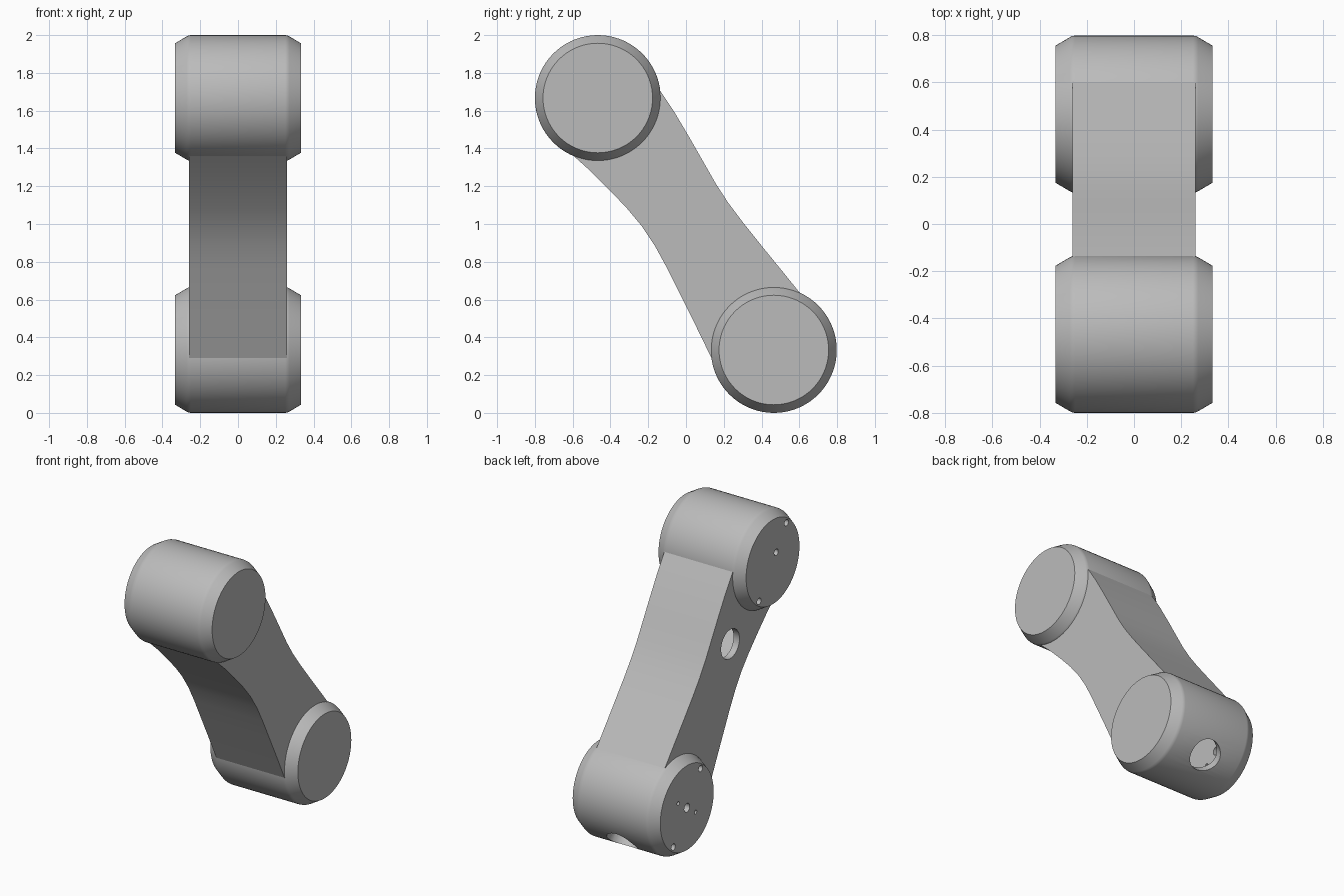
import bpy, bmesh, math
from mathutils import Vector, Matrix

cube = bpy.data.objects.get("Cube")
if cube:
    bpy.data.objects.remove(cube, do_unlink=True)

grey = bpy.data.materials.new("light_grey")
grey.use_nodes = True
grey.diffuse_color = (0.5, 0.5, 0.5, 1)
grey.node_tree.nodes["Principled BSDF"].inputs["Base Color"].default_value = grey.diffuse_color

UPPER = Vector((0, -0.467, 1.667))
LOWER = Vector((0, 0.465, 0.333))
AXIS = (LOWER - UPPER).normalized()
SIDE = Vector((0, -AXIS.z, AXIS.y))
R = 0.333


def finish(name, bm):
    bmesh.ops.recalc_face_normals(bm, faces=bm.faces)
    mesh = bpy.data.meshes.new(name)
    bm.to_mesh(mesh)
    bm.free()
    mesh.materials.append(grey)
    obj = bpy.data.objects.new(name, mesh)
    bpy.context.collection.objects.link(obj)
    return obj


def lathe(name, half_profile, centre, steps=72):
    """Spin an (x, radius) profile, mirrored in x, about the x axis."""
    pts = [(-x, r) for x, r in half_profile] + [(x, r) for x, r in reversed(half_profile)]
    bm = bmesh.new()
    vs = [bm.verts.new((x, 0, r)) for x, r in pts]
    edges = [bm.edges.new(p) for p in zip(vs, vs[1:])]
    bmesh.ops.spin(bm, geom=vs + edges, cent=(0, 0, 0), axis=(1, 0, 0),
                   angle=math.tau, steps=steps)
    bmesh.ops.remove_doubles(bm, verts=bm.verts, dist=0.0005)
    bmesh.ops.holes_fill(bm, edges=[e for e in bm.edges if e.is_boundary], sides=0)
    bmesh.ops.translate(bm, verts=bm.verts, vec=centre)
    return finish(name, bm)


def slab(name, outline, half_width):
    """Extrude a side outline of (y, z) points across x."""
    bm = bmesh.new()
    face = bm.faces.new([bm.verts.new((-half_width, y, z)) for y, z in outline])
    ext = bmesh.ops.extrude_face_region(bm, geom=[face])
    moved = [v for v in ext["geom"] if isinstance(v, bmesh.types.BMVert)]
    bmesh.ops.translate(bm, verts=moved, vec=(2 * half_width, 0, 0))
    return finish(name, bm)


def drill(centre, direction, radius, depth):
    """Round cutter centred on a surface point."""
    bm = bmesh.new()
    bmesh.ops.create_cone(bm, cap_ends=True, segments=32, radius1=radius,
                          radius2=radius, depth=depth)
    turn = Vector(direction).to_track_quat("Z", "Y").to_matrix().to_4x4()
    bmesh.ops.transform(bm, matrix=Matrix.Translation(centre) @ turn, verts=bm.verts)
    return finish("cutter", bm)


def cut(obj, cutters):
    bpy.context.view_layer.objects.active = obj
    for c in cutters:
        c.hide_render = True
        mod = obj.modifiers.new("cut", "BOOLEAN")
        mod.operation, mod.solver, mod.object = "DIFFERENCE", "EXACT", c
        bpy.ops.object.modifier_apply(modifier=mod.name)
        bpy.data.objects.remove(c, do_unlink=True)


def smooth(obj):
    bpy.ops.object.select_all(action="DESELECT")
    obj.select_set(True)
    bpy.context.view_layer.objects.active = obj
    bpy.ops.object.shade_smooth_by_angle(angle=math.radians(35))


# Joint drums with chamfered ends, hollow inside
drum = [(0.333, 0.29), (0.272, 0.326), (0.262, 0.331), (0.25, R)]
hollow = [(0.28, 0.28)]
joints = []
for name, centre in (("upper_joint", UPPER), ("lower_joint", LOWER)):
    joint = lathe(name, drum, centre)
    cut(joint, [lathe("cutter", hollow, centre)])
    joints.append(joint)


# Screw and pin holes in the right-hand caps
def cap_hole(centre, along, across, radius):
    return drill(centre + AXIS * along + SIDE * across + Vector((-R, 0, 0)),
                 (1, 0, 0), radius, 0.2)


for joint, centre in zip(joints, (UPPER, LOWER)):
    cut(joint, [cap_hole(centre, s * 0.26, 0, 0.022) for s in (-1, 1)])
cut(joints[0], [cap_hole(UPPER, -0.065, 0, 0.022)])
cut(joints[1], [cap_hole(LOWER, 0, 0, 0.03)]
    + [cap_hole(LOWER, 0, s * 0.115, 0.013) for s in (-1, 1)])

# Cable port low on the back of the lower joint
port_dir = Vector((0, 0.69, -0.73))
cut(joints[1], [drill(LOWER + port_dir * R, port_dir, 0.106, 0.2)])

# Waisted link: matching back and front edge points, top to bottom
back = [(-0.14, 1.71), (-0.06, 1.59), (0.02, 1.455), (0.10, 1.315), (0.16, 1.21),
        (0.225, 1.11), (0.30, 1.01), (0.40, 0.885), (0.51, 0.75), (0.615, 0.62)]
front = [(-0.60, 1.365), (-0.50, 1.275), (-0.40, 1.175), (-0.31, 1.08), (-0.235, 0.99),
         (-0.165, 0.885), (-0.105, 0.775), (-0.035, 0.635), (0.05, 0.465), (0.135, 0.29)]


def arc(centre, start, end, n=14):
    """Concave end that tucks inside the drum wall."""
    a, b = (Vector((p[0] - centre.y, p[1] - centre.z)) for p in (start, end))
    turn = a.angle_signed(b)
    base = math.atan2(a.y, a.x)
    return [(centre.y + 0.31 * math.cos(base - turn * i / n),
             centre.z + 0.31 * math.sin(base - turn * i / n)) for i in range(n + 1)]


outline = back + arc(LOWER, back[-1], front[-1]) + front[::-1] + arc(UPPER, front[0], back[0])
link = slab("link_arm", outline, 0.26)

# Hollow the link and open the access hole in its right side
pairs = [(Vector(b), Vector(f)) for b, f in zip(back, front)][1:-1]
inner = [b.lerp(f, 0.1) for b, f in pairs] + [f.lerp(b, 0.1) for b, f in reversed(pairs)]
cut(link, [slab("cutter", inner, 0.215),
           drill(Vector((-0.26, -0.11, 1.22)), (1, 0, 0), 0.1, 0.2)])

for obj in joints + [link]:
    smooth(obj)
